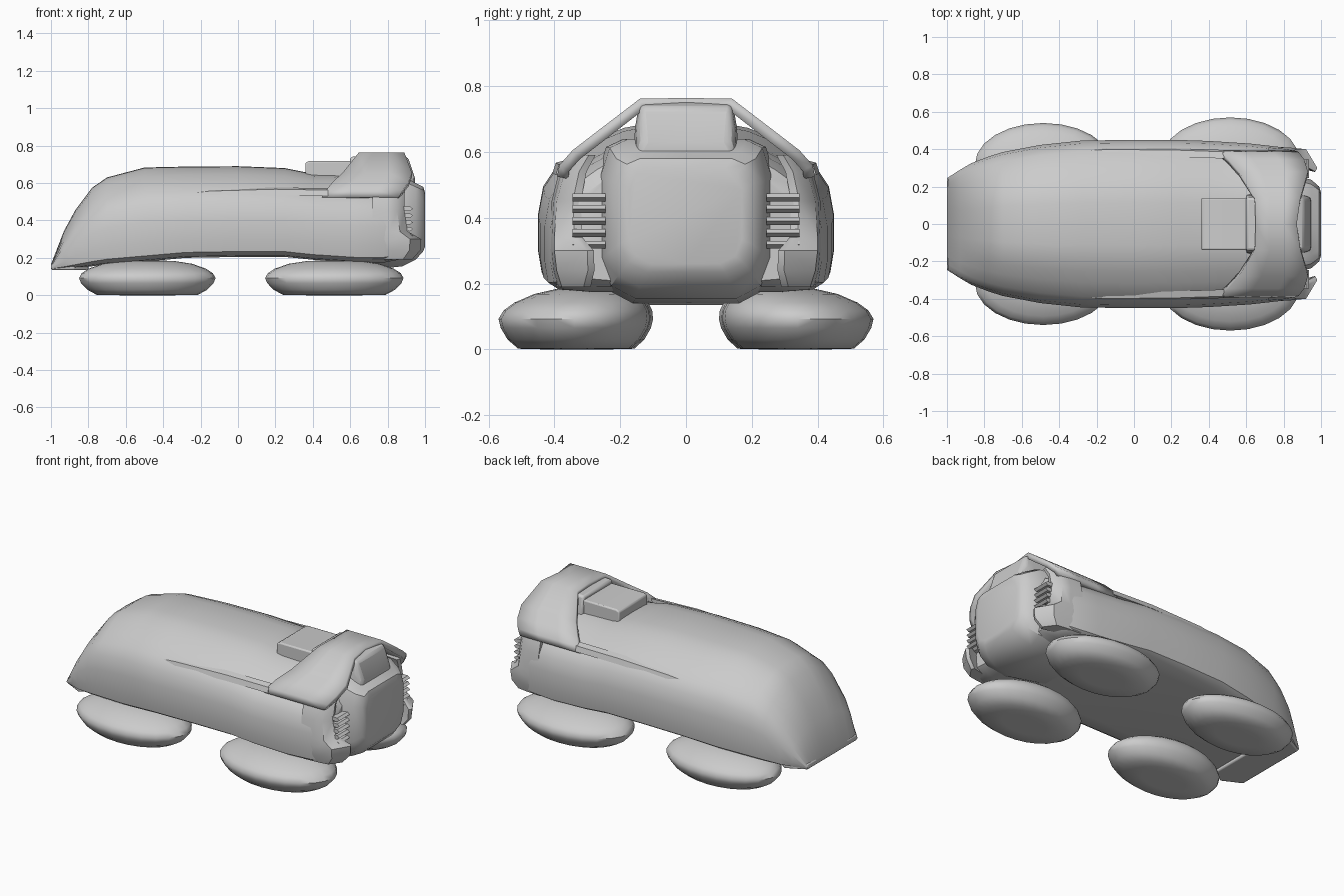
import bpy, bmesh, math

if "Cube" in bpy.data.objects:
    bpy.data.objects.remove(bpy.data.objects["Cube"])


def finish(name, bm, angle=35, bevel=0, mirror=False):
    bmesh.ops.remove_doubles(bm, verts=bm.verts, dist=0.0005)
    bmesh.ops.recalc_face_normals(bm, faces=bm.faces)
    me = bpy.data.meshes.new(name)
    bm.to_mesh(me)
    bm.free()
    ob = bpy.data.objects.new(name, me)
    bpy.context.collection.objects.link(ob)
    if bevel:
        m = ob.modifiers.new("soft_edge", 'BEVEL')
        m.width, m.segments = bevel, 2
    if mirror:
        m = ob.modifiers.new("mirror", 'MIRROR')
        m.use_axis = (False, True, False)
    bpy.ops.object.select_all(action='DESELECT')
    ob.select_set(True)
    bpy.context.view_layer.objects.active = ob
    bpy.ops.object.shade_smooth_by_angle(angle=math.radians(angle))
    return ob


def skin(name, rings, angle=35, bevel=0, mirror=False):
    """Bridge closed rings of equal length and cap both ends."""
    bm = bmesh.new()
    vs = [[bm.verts.new(p) for p in r] for r in rings]
    n = len(vs[0])
    for a, b in zip(vs, vs[1:]):
        for i in range(n):
            bm.faces.new((a[i], a[(i + 1) % n], b[(i + 1) % n], b[i]))
    bm.faces.new(vs[0])
    bm.faces.new(vs[-1][::-1])
    return finish(name, bm, angle, bevel, mirror)


def loft_x(name, half, sections, angle=35, bevel=0):
    """Symmetric half profile (0..1, 0..1) scaled to each (x, half width, bottom, top)."""
    full = half + [(-y, z) for y, z in half[-2:0:-1]]
    return skin(name, [[(x, y * w, zb + z * (zt - zb)) for y, z in full]
                       for x, w, zb, zt in sections], angle, bevel)


def prism_y(name, pts, a, b, bevel=0, mirror=False):
    """Extrude an x,z outline along y."""
    return skin(name, [[(x, t, z) for x, z in pts] for t in (a, b)], 30, bevel, mirror)


# Main hull with sloping nose
hull_profile = [(0, 0), (.7, 0), (.9, .015), (.975, .06), (1, .2), (1, .42), (.965, .6),
                (.87, .73), (.7, .84), (.56, .91), (.42, .965), (.25, .995), (0, 1)]
loft_x("hull", hull_profile, [
    (-1, .245, .14, .165), (-.93, .29, .14, .345), (-.87, .325, .145, .455), (-.78, .36, .155, .575),
    (-.7, .385, .165, .63), (-.5, .423, .18, .683), (-.28, .446, .2, .688), (0, .45, .205, .69),
    (.25, .449, .205, .68), (.4, .444, .19, .65), (.62, .43, .175, .645),
    (.78, .412, .175, .635), (.86, .385, .19, .615), (.89, .34, .21, .58)])

# Front lip
skin("front_lip", [[(x, y, z) for x, y in ((-1, -.24), (-.88, -.3), (-.8, -.24),
                                           (-.8, .24), (-.88, .3), (-1, .24))]
                   for z in (.135, .17)], 30, .008)

# Tail block, its keel dipping between the rear pads
boxy = [(0, 0), (.6, 0), (.88, .08), (1, .25), (1, .78), (.9, .95), (.7, 1), (0, 1)]
loft_x("tail_block", boxy, [(.5, .26, .185, .6), (.75, .27, .14, .64), (.88, .258, .155, .637),
                            (.95, .235, .19, .6), (.99, .2, .235, .58), (1, .17, .26, .55)])

# Rear hood and engine intake
loft_x("rear_hood", [(0, 0), (1, 0), (.97, .6), (.88, 1), (0, 1)],
       [(.6, .16, .55, .74), (.86, .16, .55, .755), (.91, .155, .56, .735), (.945, .145, .57, .63)], 30, .012)
prism_y("intake_box", [(.36, .6), (.36, .708), (.38, .718), (.66, .718), (.66, .6)], -.14, .14, .008)

# Roll arch over the rear, its feet sunk into the hull
half = [(.392, .525, .45, .86), (.385, .56, .47, .88), (.345, .605, .505, .91), (.28, .655, .56, .93),
        (.14, .762, .645, .89), (0, .764, .65, .87)]
path = half + [(-y, z, a, b) for y, z, a, b in half[-2::-1]]
bm = bmesh.new()
cols = [[bm.verts.new((a + (b - a) * t, y, z)) for t in (0, .33, .67, 1)] for y, z, a, b in path]
for c, d in zip(cols, cols[1:]):
    for i in range(3):
        bm.faces.new((c[i], c[i + 1], d[i + 1], d[i]))
arch = finish("rear_arch", bm, 40)
upward = arch.data.polygons[len(arch.data.polygons) // 2].normal.z > 0
mod = arch.modifiers.new("thickness", 'SOLIDIFY')
mod.thickness = .035
mod.offset = -1 if upward else 1

# Curved rear side panels ending in low fins
rings = []
for z, s, tip in ((.19, .95, .93), (.24, .985, .975), (.3, 1, .98), (.34, 1, .91),
                  (.45, .985, .89), (.54, .93, .89), (.59, .86, .9)):
    k = (tip - .72) / .26
    rings.append([(.72 + f * k, y * s, z) for f, y in
                  ((0, .415), (.12, .408), (.2, .35 + .05 * s), (.26, .3 + (.98 - tip) * .55),
                   (.25, .28 + (.98 - tip) * .5), (.13, .33), (0, .35))])
skin("rear_side_panel", rings, 40, 0, True)

# Louvre slats between tail and side panels
for k in range(5):
    z = .31 + k * .036
    prism_y("louvre_slat", [(.86, z), (.92, z - .004), (.935, z + .008), (.92, z + .02), (.86, z + .02)],
            .245, .345, 0, True)

# Long shoulder rails
skin("shoulder_rail", [[(x, y + dy, z + dz) for dy, dz in ((-.04, -.02), (.006, -.02), (-.004, .012), (-.04, .022))]
                       for x, y, z in ((-.5, .385, .51), (-.15, .402, .545), (.2, .4, .555), (.48, .39, .55))],
     30, 0, True)

# Flattened hover pads, front and rear pairs, crowns leaning inward
pad_profile = [(.4, 0, 0), (.74, .002, 0), (.88, .03, 0), (.97, .065, 0), (1, .092, 0), (.96, .118, -.006),
               (.86, .142, -.016), (.66, .168, -.03), (.4, .183, -.035), (.1, .187, -.035)]
for name, cx, cy, rx, ry in (("front_pad", -.485, .32, .365, .22), ("rear_pad", .515, .34, .37, .23)):
    skin(name, [[(cx + rx * r * math.cos(t), cy + dy + ry * r * math.sin(t), z)
                 for t in (2 * math.pi * i / 24 for i in range(24))]
                for r, z, dy in pad_profile], 50, 0, True)
